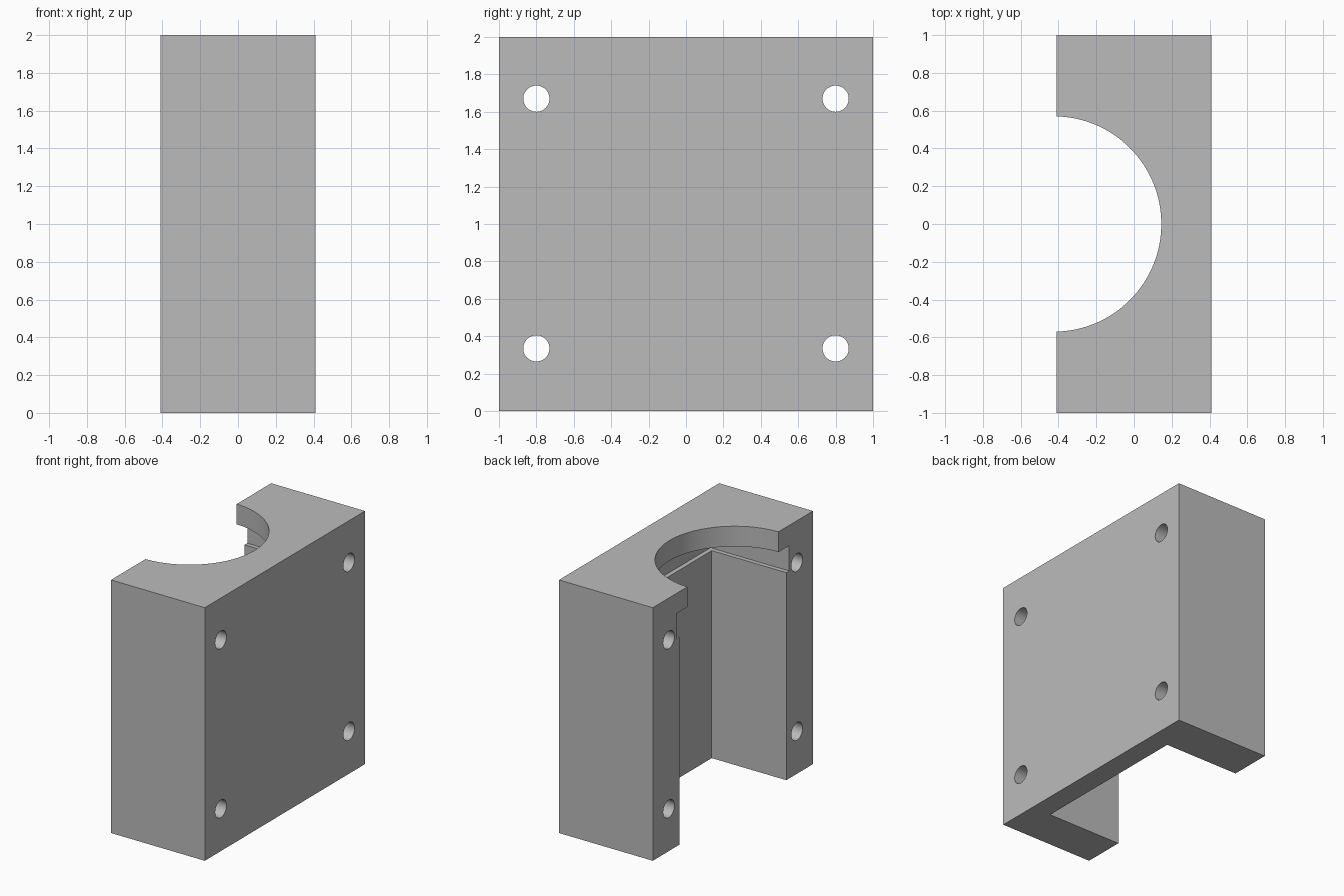
import bpy
import math

if "Cube" in bpy.data.objects:
    bpy.data.objects.remove(bpy.data.objects["Cube"], do_unlink=True)

grey = bpy.data.materials.new("neutral grey")
grey.use_nodes = True
grey.diffuse_color = (0.5, 0.5, 0.5, 1)
grey.node_tree.nodes["Principled BSDF"].inputs["Base Color"].default_value = (0.5, 0.5, 0.5, 1)

AXIS_X = -0.425   # centre line of the cavity, just outside the open face


def box(name, x, y, z):
    """Box spanning the (low, high) pairs x, y, z."""
    spans = (x, y, z)
    bpy.ops.mesh.primitive_cube_add(size=1, location=[sum(s) / 2 for s in spans])
    ob = bpy.context.object
    ob.name = name
    ob.scale = [s[1] - s[0] for s in spans]
    bpy.ops.object.transform_apply(location=True, rotation=True, scale=True)
    ob.data.materials.append(grey)
    return ob


def cylinder(name, radius, depth, location, rotation=(0, 0, 0), sides=48):
    bpy.ops.mesh.primitive_cylinder_add(vertices=sides, radius=radius, depth=depth,
                                        location=location, rotation=rotation)
    ob = bpy.context.object
    ob.name = name
    ob.data.materials.append(grey)
    return ob


def square_cutter(name, half, z):
    return box(name, (AXIS_X - half, AXIS_X + half), (-half, half), z)


# Solid block
block = box("mount_block", (-0.41, 0.41), (-1, 1), (0, 2))

# Square pocket, wider flange groove above it, round opening in the top lip
cutters = [
    square_cutter("pocket_cutter", 0.667, (-0.2, 1.7)),
    square_cutter("flange_groove_cutter", 0.702, (1.64, 1.84)),
    cylinder("round_opening_cutter", 0.57, 0.5, (AXIS_X, 0, 2), sides=128),
]

# Four bolt holes through the side walls
for y in (-0.8, 0.8):
    for z in (0.335, 1.67):
        cutters.append(cylinder("bolt_hole_cutter", 0.07, 1.2, (0, y, z),
                                (0, math.pi / 2, 0)))

# Cut everything out of the block
for cutter in cutters:
    cut = block.modifiers.new(cutter.name, "BOOLEAN")
    cut.operation = "DIFFERENCE"
    cut.solver = "EXACT"
    cut.object = cutter
    bpy.ops.object.select_all(action="DESELECT")
    block.select_set(True)
    bpy.context.view_layer.objects.active = block
    bpy.ops.object.modifier_apply(modifier=cut.name)
for cutter in cutters:
    bpy.data.objects.remove(cutter, do_unlink=True)

# Smooth the round walls only
bpy.ops.object.shade_smooth_by_angle(angle=math.radians(30))
